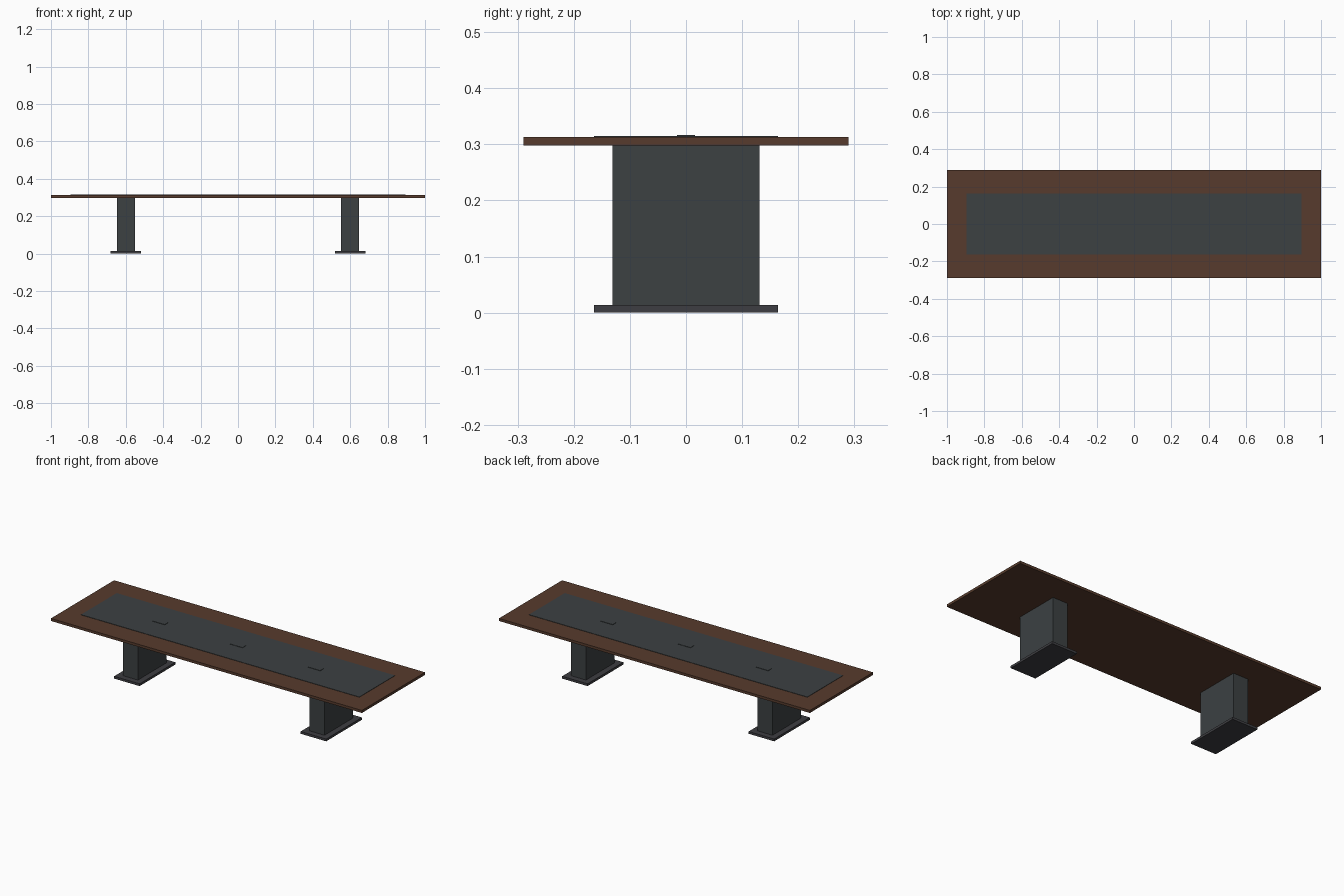
import bpy

if "Cube" in bpy.data.objects:
    bpy.data.objects.remove(bpy.data.objects["Cube"])


def material(name, rgb):
    m = bpy.data.materials.new(name)
    m.diffuse_color = (*rgb, 1)
    m.use_nodes = True
    m.node_tree.nodes["Principled BSDF"].inputs["Base Color"].default_value = m.diffuse_color
    return m


wood = material("walnut", (0.095, 0.044, 0.026))
slate = material("slate", (0.045, 0.052, 0.055))
metal = material("dark_metal", (0.048, 0.048, 0.054))


def box(name, x, half_x, half_y, z0, z1, mat):
    bpy.ops.mesh.primitive_cube_add(size=2, location=(x, 0, (z0 + z1) / 2))
    o = bpy.context.object
    o.name = name
    o.scale = (half_x, half_y, (z1 - z0) / 2)
    bpy.ops.object.transform_apply(location=False, rotation=False, scale=True)
    o.data.materials.append(mat)
    return o


# Tabletop and its dark inlay panel
box("tabletop", 0, 1.0, 0.29, 0.298, 0.313, wood)
box("inlay_panel", 0, 0.895, 0.164, 0.3125, 0.315, slate)

# Cable hatches along the centre line
for label, x in (("left", -0.5), ("middle", 0), ("right", 0.5)):
    box(label + "_cable_hatch", x, 0.04, 0.016, 0.3145, 0.317, slate)

# Two pedestals, each on a foot plate
for label, x in (("left", -0.6), ("right", 0.6)):
    box(label + "_pedestal", x, 0.048, 0.131, 0.0135, 0.298, slate)
    box(label + "_foot_plate", x, 0.082, 0.164, 0.0, 0.0135, metal)
